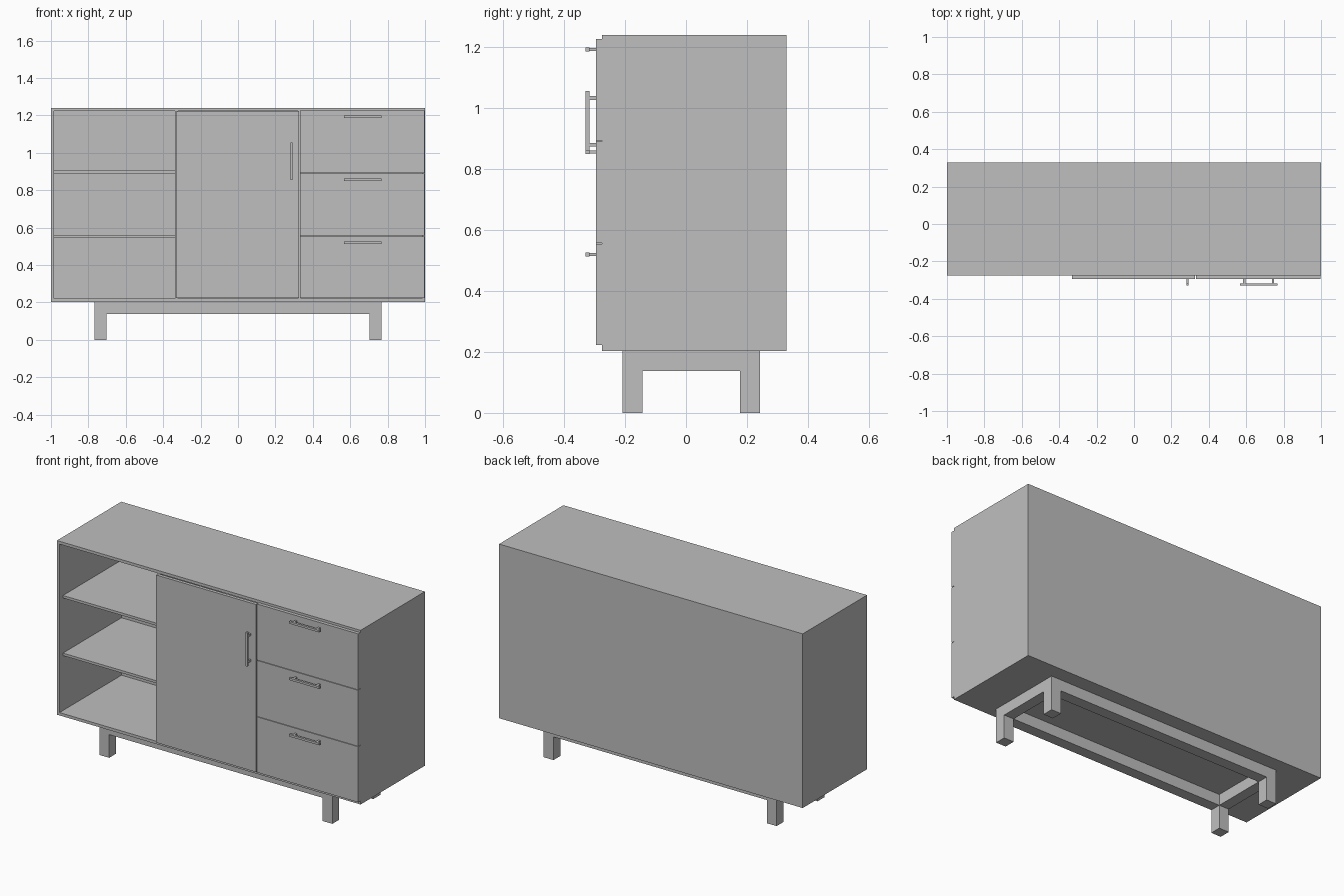
import bpy

cube = bpy.data.objects.get("Cube")
if cube:
    bpy.data.objects.remove(cube, do_unlink=True)

# Single flat grey
grey = bpy.data.materials.new("light_grey")
grey.use_nodes = True
COLOR = (0.52, 0.52, 0.52, 1)
grey.diffuse_color = COLOR
grey.node_tree.nodes["Principled BSDF"].inputs["Base Color"].default_value = COLOR


def box(name, x, y, z):
    """Box spanning the given (low, high) ranges."""
    spans = (x, y, z)
    bpy.ops.mesh.primitive_cube_add(size=1)
    ob = bpy.context.object
    ob.name = name
    for v in ob.data.vertices:
        v.co = [s[0] if c < 0 else s[1] for s, c in zip(spans, v.co)]
    ob.data.materials.append(grey)
    return ob


# Main measures
FRONT, BACK, FACE = -0.275, 0.33, -0.295
LOW, TOP, T = 0.203, 1.24, 0.017
INNER_BACK = BACK - 0.022
depth = (FRONT, BACK)
inner_depth = (FRONT, INNER_BACK)
inner_x = (T - 1, 1 - T)
inner_z = (LOW + T, TOP - T)

# Carcass
box("top_panel", (-1, 1), depth, (TOP - T, TOP))
box("bottom_panel", (-1, 1), depth, (LOW, LOW + T))
box("right_side_panel", (-1, T - 1), depth, inner_z)
box("left_side_panel", (1 - T, 1), depth, inner_z)
box("back_panel", inner_x, (INNER_BACK, BACK), inner_z)
for side, x in (("right", -0.337), ("left", 0.32)):
    box(side + "_divider", (x, x + T), inner_depth, inner_z)

# Open shelves
for i, z in enumerate((0.547, 0.89)):
    box(f"shelf_{i + 1}", (T - 1, -0.337), (-0.243, INNER_BACK), (z, z + 0.015))


# Handles: bar on two posts, along x (drawers) or z (door)
def handle(name, axis, centre, across):
    def part(suffix, along, y, half):
        thin = (across - half, across + half)
        x, z = (along, thin) if axis == "x" else (thin, along)
        box(name + suffix, x, y, z)
    part("_bar", (centre - 0.1, centre + 0.1), (-0.33, -0.317), 0.0065)
    for i, s in enumerate((-1, 1)):
        c = centre + s * 0.077
        part(f"_post_{i + 1}", (c - 0.006, c + 0.006), (-0.317, FACE), 0.005)


# Door
box("door", (-0.332, 0.326), (FACE, FRONT), (0.223, 1.221))
handle("door_handle", "z", 0.956, 0.286)

# Drawers
edges = (0.222, 0.556, 0.892, 1.228)
for i in range(3):
    box(f"drawer_front_{i + 1}", (0.332, 0.998), (FACE, FRONT),
        (edges[i] + 0.001, edges[i + 1] - 0.002))
    handle(f"drawer_handle_{i + 1}", "x", 0.666, edges[i + 1] - 0.036)

# Base frame: legs and flush rails
leg_x = {"right": (-0.767, -0.703), "left": (0.703, 0.767)}
leg_y = {"front": (-0.208, -0.143), "back": (0.177, 0.243)}
rail_z = (0.138, LOW)
for sx, x in leg_x.items():
    for sy, y in leg_y.items():
        box(f"{sy}_{sx}_leg", x, y, (0, LOW))
    box(f"{sx}_rail", x, (-0.143, 0.177), rail_z)
for sy, y in leg_y.items():
    box(f"{sy}_rail", (-0.703, 0.703), y, rail_z)
